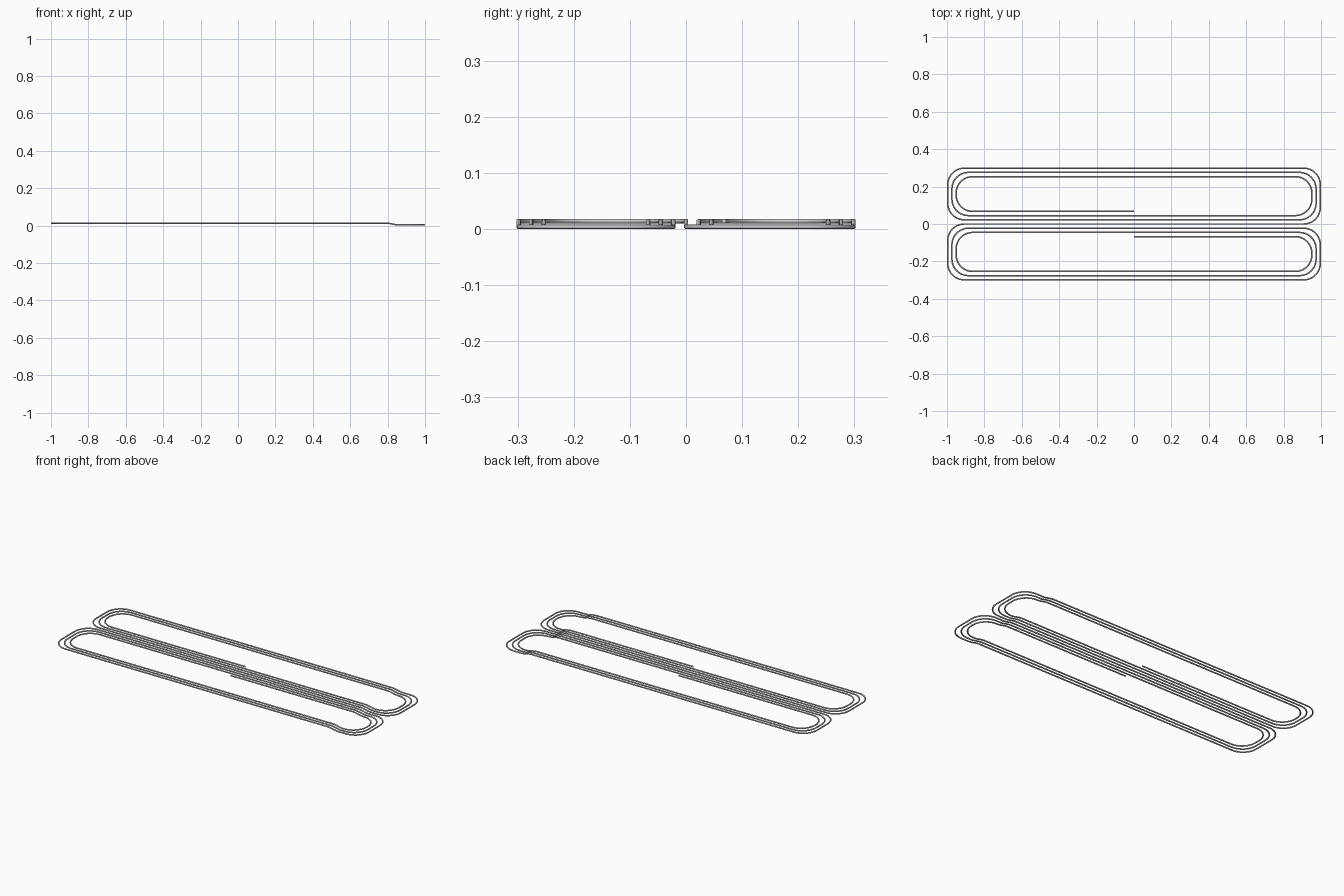
import bpy
from math import sin, cos, pi
from mathutils import Vector

if "Cube" in bpy.data.objects:
    bpy.data.objects.remove(bpy.data.objects["Cube"])

R = 0.004            # wire radius
PITCH = 0.0225       # spacing between turns
X0, Y0 = 0.996, 0.2985
FILLET = 0.088
Z_LOW, Z_HIGH = R, 0.0143


def height(x):
    """Coil lies high, stepping down near the right-hand end."""
    t = min(max((x - 0.79) / 0.07, 0), 1)
    return Z_HIGH + (Z_LOW - Z_HIGH) * t * t * (3 - 2 * t)


# Corner points of the upper spiral, from its inner tail outwards
half = [Vector((0, 3 * PITCH))]
for k in (2, 1, 0):
    x, y = X0 - k * PITCH, Y0 - k * PITCH
    half += [Vector((-x, (k + 1) * PITCH)), Vector((-x, y)),
             Vector((x, y)), Vector((x, k * PITCH))]

# Lower spiral is the upper one turned half a revolution, joined at y = 0
corners = half + [-p for p in reversed(half)]

# Round every corner
path = [corners[0]]
for a, b, c in zip(corners, corners[1:], corners[2:]):
    u, v = (a - b).normalized(), (c - b).normalized()
    centre = b + (u + v) * FILLET
    for i in range(11):
        t = i / 10 * pi / 2
        path.append(centre - v * FILLET * cos(t) - u * FILLET * sin(t))
path.append(corners[-1])

# Add samples where straight runs cross the step
steps = [0.79 + 0.07 * i / 8 for i in range(9)]
points = [path[0]]
for a, b in zip(path, path[1:]):
    if abs(b.x - a.x) > 0.5:
        ts = sorted((s - a.x) / (b.x - a.x) for s in steps)
        points += [a.lerp(b, t) for t in ts if 0 < t < 1]
    points.append(b)

# Sweep the round wire along the path
curve = bpy.data.curves.new("heating_coil", 'CURVE')
curve.dimensions = '3D'
curve.twist_mode = 'Z_UP'
curve.bevel_depth = R
curve.bevel_resolution = 4
curve.use_fill_caps = True
spline = curve.splines.new('POLY')
spline.points.add(len(points) - 1)
for sp, p in zip(spline.points, points):
    sp.co = (p.x, p.y, height(p.x), 1)
coil = bpy.data.objects.new("heating_coil", curve)
bpy.context.collection.objects.link(coil)
bpy.context.view_layer.objects.active = coil
coil.select_set(True)
bpy.ops.object.convert(target='MESH')
bpy.ops.object.shade_smooth_by_angle()
